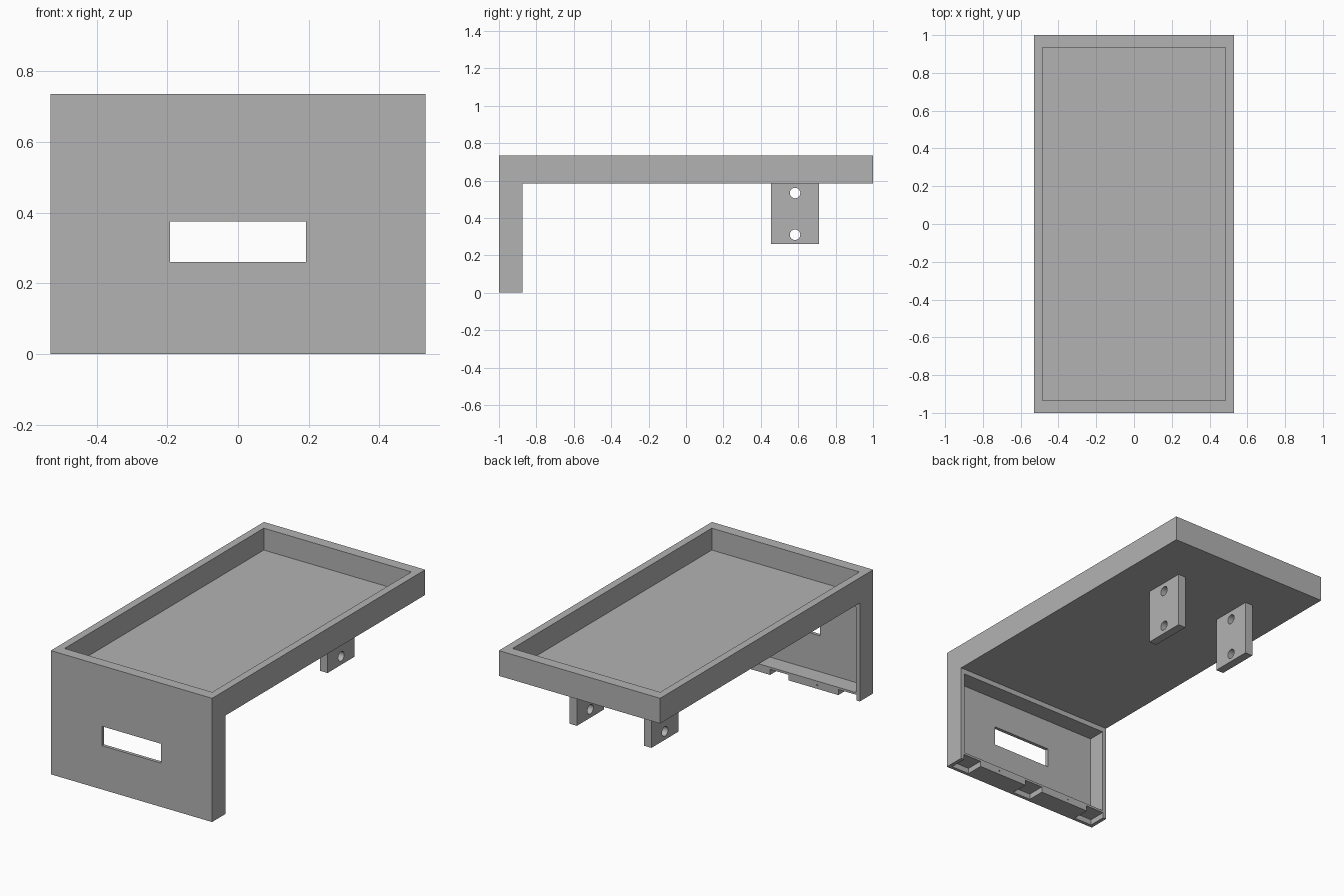
import bpy
import bmesh
from math import pi

cube = bpy.data.objects.get("Cube")
if cube:
    bpy.data.objects.remove(cube, do_unlink=True)

grey = bpy.data.materials.new("plain_grey")
grey.use_nodes = True
colour = (0.45, 0.45, 0.45, 1)
grey.diffuse_color = colour
grey.node_tree.nodes["Principled BSDF"].inputs["Base Color"].default_value = colour


def finish(name, bm):
    bmesh.ops.recalc_face_normals(bm, faces=bm.faces)
    mesh = bpy.data.meshes.new(name)
    bm.to_mesh(mesh)
    bm.free()
    mesh.materials.append(grey)
    ob = bpy.data.objects.new(name, mesh)
    bpy.context.collection.objects.link(ob)
    return ob


def box(name, xs, ys, zs):
    bm = bmesh.new()
    bmesh.ops.create_cube(bm, size=1)
    for v in bm.verts:
        v.co = [r[0] if c < 0 else r[1] for c, r in zip(v.co, (xs, ys, zs))]
    return finish(name, bm)


def rod(name, centre, radius, length, axis):
    bm = bmesh.new()
    bmesh.ops.create_cone(bm, cap_ends=True, segments=32, radius1=radius,
                          radius2=radius, depth=length)
    ob = finish(name, bm)
    ob.location = centre
    ob.rotation_euler = (0, pi / 2, 0) if axis == "x" else (pi / 2, 0, 0)
    return ob


def cut(target, cutters):
    bpy.context.view_layer.objects.active = target
    for c in cutters:
        mod = target.modifiers.new("cut", "BOOLEAN")
        mod.operation = "DIFFERENCE"
        mod.solver = "EXACT"
        mod.object = c
        bpy.context.view_layer.update()
        bpy.ops.object.modifier_apply(modifier=mod.name)
        bpy.data.objects.remove(c, do_unlink=True)


W, TOP, UNDER, PANEL_BACK = 0.53, 0.735, 0.585, -0.875

# Tray and front panel: one L-shaped profile swept across the width
profile = [(-1, 0), (PANEL_BACK, 0), (PANEL_BACK, UNDER), (1, UNDER), (1, TOP), (-1, TOP)]
bm = bmesh.new()
face = bm.faces.new([bm.verts.new((-W, y, z)) for y, z in profile])
swept = bmesh.ops.extrude_face_region(bm, geom=[face])["geom"]
bmesh.ops.translate(bm, vec=(2 * W, 0, 0),
                    verts=[v for v in swept if isinstance(v, bmesh.types.BMVert)])
body = finish("tray_and_front_panel", bm)

# Tray hollow, panel recess and slot
cutters = [
    box("tray_hollow", (-0.485, 0.485), (-0.935, 0.935), (0.605, 0.9)),
    box("panel_recess", (-0.505, 0.505), (-0.98, -0.8), (0.046, 0.555)),
    box("panel_slot", (-0.193, 0.193), (-1.1, -0.9), (0.26, 0.375)),
]
# Notches under the bottom lip
for x in (-0.448, 0, 0.448):
    cutters.append(box("lip_notch", (x - 0.06, x + 0.06), (-0.98, -0.8), (-0.1, 0.033)))
# Pin holes in the bottom lip
for x in (-0.25, 0.25):
    cutters.append(rod("pin_hole", (x, PANEL_BACK, 0.022), 0.004, 0.1, "y"))
cut(body, cutters)

# Mounting brackets with two bolt holes each
for side, x in (("left", 0.245), ("right", -0.245)):
    bracket = box(side + "_bracket", (x - 0.025, x + 0.025), (0.455, 0.71), (0.26, UNDER))
    cut(bracket, [rod("bolt_hole", (x, 0.583, z), 0.028, 0.2, "x") for z in (0.31, 0.533)])
    bpy.ops.object.select_all(action="DESELECT")
    bracket.select_set(True)
    bpy.ops.object.shade_smooth_by_angle()
